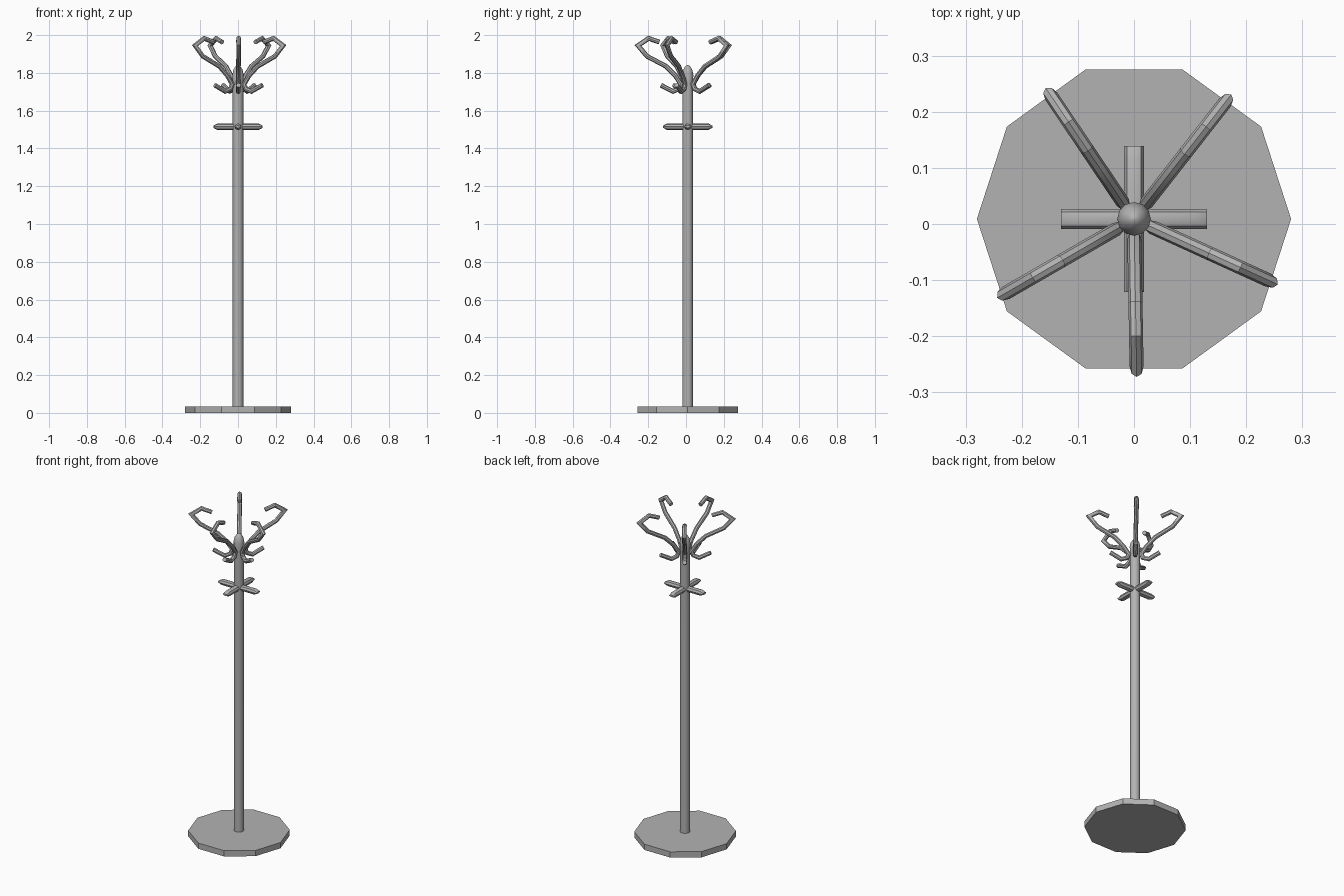
import bpy, bmesh, math
from mathutils import Vector, Matrix

if "Cube" in bpy.data.objects:
    bpy.data.objects.remove(bpy.data.objects["Cube"], do_unlink=True)

CENTRE = Vector((0, 0.009, 0))

grey = bpy.data.materials.new("plain grey")
grey.use_nodes = True
colour = (0.45, 0.45, 0.45, 1)
grey.diffuse_color = colour
grey.node_tree.nodes["Principled BSDF"].inputs["Base Color"].default_value = colour


def loft(name, rings, turn=0, smooth=40):
    """Skin a list of equal-sized point rings, cap the ends, spin about z."""
    bm = bmesh.new()
    loops = [[bm.verts.new(p) for p in ring] for ring in rings]
    n = len(loops[0])
    for a, b in zip(loops, loops[1:]):
        for i in range(n):
            j = (i + 1) % n
            bm.faces.new((a[i], a[j], b[j], b[i]))
    bm.faces.new(loops[0][::-1])
    bm.faces.new(loops[-1])
    bmesh.ops.recalc_face_normals(bm, faces=bm.faces)
    bm.transform(Matrix.Translation(CENTRE) @ Matrix.Rotation(math.radians(turn), 4, "Z"))
    mesh = bpy.data.meshes.new(name)
    bm.to_mesh(mesh)
    bm.free()
    mesh.materials.append(grey)
    obj = bpy.data.objects.new(name, mesh)
    bpy.context.collection.objects.link(obj)
    if smooth:
        bpy.ops.object.select_all(action="DESELECT")
        obj.select_set(True)
        bpy.context.view_layer.objects.active = obj
        bpy.ops.object.shade_smooth_by_angle(angle=math.radians(smooth))
    return obj


def circle(n):
    return [(math.cos(math.tau * i / n), math.sin(math.tau * i / n)) for i in range(n)]


def lathe(name, profile, sides, smooth):
    rings = [[Vector((r * c, r * s, z)) for c, s in circle(sides)] for r, z in profile]
    return loft(name, rings, smooth=smooth)


def bent_rod(name, path, radius, turn):
    """Round rod along a path of (distance from pole, height), mitred at bends."""
    pts = [Vector((r, 0, z)) for r, z in path]
    rings = []
    for i, p in enumerate(pts):
        before = (p - pts[i - 1]).normalized() if i else None
        after = (pts[i + 1] - p).normalized() if i < len(pts) - 1 else None
        before, after = before or after, after or before
        tangent = (before + after).normalized()
        across = Vector((-tangent.z, 0, tangent.x)) / max(tangent.dot(before), 0.6)
        rings.append([p + radius * (across * c + Vector((0, s, 0))) for c, s in circle(8)])
    return loft(name, rings, turn)


# Base plate and pole with domed top
lathe("base", [(0.28, 0), (0.28, 0.035)], 10, 0)
lathe("pole", [(0.028, 0.03), (0.028, 1.75), (0.03, 1.79), (0.024, 1.817),
               (0.012, 1.836), (0.002, 1.841)], 12, 50)

# Crossed pegs with ends flattened to a wedge
for name, turn in (("side_peg", 0), ("front_back_peg", 90)):
    rings = [[Vector((x, 0.018 * c, 1.515 + h * s)) for c, s in circle(8)]
             for x, h in ((-0.13, 0.006), (-0.108, 0.018), (0.108, 0.018), (0.13, 0.006))]
    loft(name, rings, turn)

# Five S-shaped arms: upper hook, sweep in to the pole, small lower hook
ARM = [(0.15, 1.963), (0.207, 1.983), (0.263, 1.945), (0.215, 1.888), (0.115, 1.835),
       (0.065, 1.785), (0.036, 1.74), (0.046, 1.715), (0.078, 1.702), (0.142, 1.735)]
for i, turn in enumerate((52, 124, 210, 271, 335.5)):
    bent_rod(f"hook_arm_{i + 1}", ARM, 0.0125, turn)
